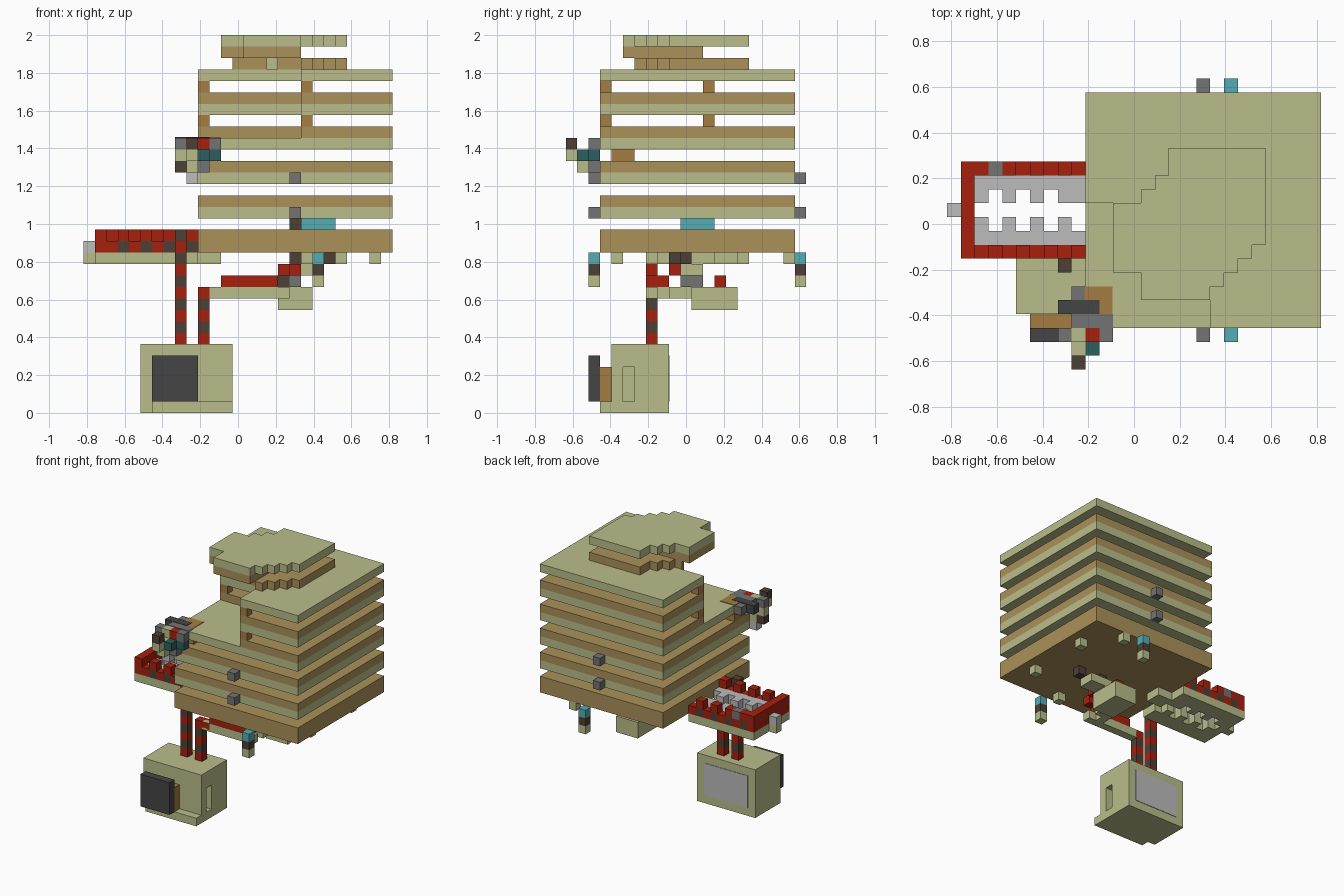
import bpy, bmesh
from mathutils import Vector

if "Cube" in bpy.data.objects:
    bpy.data.objects.remove(bpy.data.objects["Cube"], do_unlink=True)

UNIT = 2 / 33                                   # one block
ORIGIN = Vector((-13.5, -10.5, 0))              # grid corner, in blocks


def material(name, hexcode):
    rgb = [int(hexcode[n:n + 2], 16) / 255 for n in (0, 2, 4)]
    col = [c / 12.92 if c < 0.04 else ((c + 0.055) / 1.055) ** 2.4 for c in rgb] + [1]
    m = bpy.data.materials.new(name)
    m.use_nodes = True
    m.diffuse_color = col
    m.node_tree.nodes["Principled BSDF"].inputs["Base Color"].default_value = col
    return m


OLIVE = material("pale_olive", "babe8a")
TAN = material("tan", "ab915a")
BROWN = material("warm_brown", "a57d43")
RED = material("red", "a7200e")
DARK = material("dark_brown", "4d4035")
GREY = material("mid_grey", "747474")
LIGHT = material("light_grey", "bcbcbc")
CYAN = material("cyan", "55aeb3")
TEAL = material("dark_teal", "2d5e5e")
COAL = material("charcoal", "454545")


def finish(bm, name, mat):
    bmesh.ops.recalc_face_normals(bm, faces=bm.faces)
    me = bpy.data.meshes.new(name)
    bm.to_mesh(me)
    bm.free()
    me.materials.append(mat)
    bpy.context.collection.objects.link(bpy.data.objects.new(name, me))


def blocks(name, mat, *boxes):
    """Boxes given as grid corner followed by size, in blocks."""
    bm = bmesh.new()
    for box in boxes:
        corner, size = Vector(box[:3]), Vector(box[3:] or (1, 1, 1))
        cube = bmesh.ops.create_cube(bm, size=1)["verts"]
        for v in cube:
            v.co = (corner + ORIGIN + (v.co + Vector((.5, .5, .5))) * size) * UNIT
    finish(bm, name, mat)


def slab(name, mat, outline, z):
    """Flat one-block layer from a plan outline."""
    bm = bmesh.new()
    face = bm.faces.new([bm.verts.new((Vector((x, y, z)) + ORIGIN) * UNIT) for x, y in outline])
    top = bmesh.ops.extrude_face_region(bm, geom=[face])["geom"]
    for v in top:
        if isinstance(v, bmesh.types.BMVert):
            v.co.z += UNIT
    finish(bm, name, mat)


def stairs(x, y, dx, dy, steps):
    pts = [(x, y)]
    for _ in range(steps):
        pts += [(x + dx, y), (x + dx, y + dy)]
        x, y = x + dx, y + dy
    return pts


# Tower floors: full below, corner cut away above
square = [(10, 3), (27, 3), (27, 20), (10, 20)]
cut = [(19, 3), (27, 3), (27, 20), (10, 20), (10, 12), (19, 12)]
blocks("tower_base", TAN, (10, 3, 14, 17, 17, 2))
for z in (17, 20, 23, 26, 29):
    slab("floor_edge", OLIVE, square if z < 24 else cut, z)
    if z < 29:
        slab("floor_top", TAN, square if z < 23 else cut, z + 1)
for z in (25, 28):
    blocks("corner_posts", BROWN, (10, 12, z), (19, 3, z))

# Stepped roof cap
upper = stairs(13, 12, 1, 1, 3) + [(16, 16), (23, 16)]
lower = stairs(23, 9, -1, -1, 4)
corner = [(14, 5), (14, 7), (12, 7), (12, 12)]
slab("roof_cap", OLIVE, upper + lower[:-1] + [(19, 5)] + corner, 32)
slab("roof_corner", TAN, [(19, 12), (19, 5)] + corner, 31)
slab("roof_step", TAN, upper + lower[:-2] + [(19, 6), (19, 12)], 30)
blocks("roof_peg", OLIVE, (16, 9, 30))

# Side knobs and hanging lamps, on front and back
for y in (2, 20):
    blocks("side_knobs", GREY, (18, y, 17), (18, y, 20))
    blocks("lamp_top", CYAN, (20, y, 13))
    blocks("lamp_middle", DARK, (20, y, 12))
    blocks("lamp_tip", OLIVE, (20, y, 11))

# Machine between base and first floor
blocks("core_block", CYAN, (19, 10, 16, 3, 3, 1))
blocks("core_plug", DARK, (18, 11, 16))

# Underside studs and pipework
blocks("under_studs", OLIVE, (25, 15, 13), (25, 7, 13), (19, 4, 13), (22, 19, 13))
blocks("pipe_cradle", OLIVE, (11, 7, 10, 7, 1, 1), (16, 8, 10, 1, 3, 1),
       (17, 11, 9, 3, 4, 2), (18, 10, 12, 3, 2, 1), (17, 9, 10, 1, 3, 1))
blocks("pipe", RED, (10, 7, 10, 2, 1, 1), (12, 7, 11, 5, 1, 1), (16, 8, 11, 1, 1, 1),
       (17, 7, 12), (17, 9, 12, 2, 1, 1), (18, 13, 11))
blocks("pipe_joints", DARK, (19, 9, 13), (21, 10, 13), (18, 10, 13), (17, 10, 11))
blocks("pipe_valve", GREY, (18, 10, 11), (18, 11, 11))

# Striped support poles
for x, top in ((8, 16), (10, 10)):
    for z in range(6, top):
        blocks("pole_ring", DARK if z % 2 else RED, (x, 7, z))

# Side platform: toothed deck inside a battlement rail
for y, tooth in ((9, 10), (13, 12)):
    teeth = [(x, tooth) for x in range(2, 10, 2)] + [(9, 12)]
    for name, mat, z in (("deck_under", OLIVE, 13), ("deck", LIGHT, 14)):
        row = 13 if y == 13 else 9
        blocks(name, mat, (2, row, z, 8, 1, 1), *[(a, b, z) for a, b in teeth if b == tooth])
for y, parity in ((8, 1), (14, 0)):
    blocks("rail_under", OLIVE, (2, y, 13, 8, 1, 1))
    for x in range(2, 10):
        raised = x % 2 == parity
        blocks("rail", DARK if raised else RED, (x, y, 14))
        if raised:
            blocks("rail_bump", RED, (x, y, 15))
blocks("rail_stud", GREY, (3, 14, 15))
blocks("rail_end", RED, (1, 8, 14, 1, 7, 2))
blocks("rail_end_under", OLIVE, (1, 8, 13, 1, 7, 1), (0, 11, 13), (10, 11, 13, 2, 2, 1))
blocks("rail_latch", LIGHT, (0, 11, 14))

# Lower cabinet with screen, side slot and back panel
blocks("cabinet", OLIVE, (5, 4, 0, 7, 5, 6), (6, 3, 0, 7, 1, 1),
       (12, 4, 0, 1, 1, 6), (12, 6, 0, 1, 3, 6), (12, 5, 0), (12, 5, 4, 1, 1, 2))
blocks("screen_mount", BROWN, (6, 3, 1, 4, 1, 3))
blocks("screen", COAL, (6, 2, 1, 4, 1, 4))
blocks("back_panel", LIGHT, (6, 9, 1, 6, .06, 4))

# Small figure perched on the tower corner
lift = 1.06
blocks("figure_seat", BROWN, (9.94, 4, 22, 2, 2, 2 + .06))
blocks("figure_arms", GREY, (9, 3, 23, 3, 1, lift), (9, 5, 23), (8, 2, 23), (11, 2, 23),
       (10, 2, 21))
blocks("figure_back", COAL, (8, 4, 23, 3, 1, 1.1))
blocks("figure_body", OLIVE, (9, 1, 21, 1, 2, 2), (8, 2, 22), (9, 0, 22), (9, 2, 23))
blocks("figure_legs", TEAL, (10, 1, 22, 1, 2, 1), (11, 2, 22))
blocks("figure_boots", DARK, (8, 2, 21), (9, 0, 23))
blocks("figure_belt", RED, (10, 2, 23))
blocks("figure_foot", LIGHT, (9, 2, 20))
